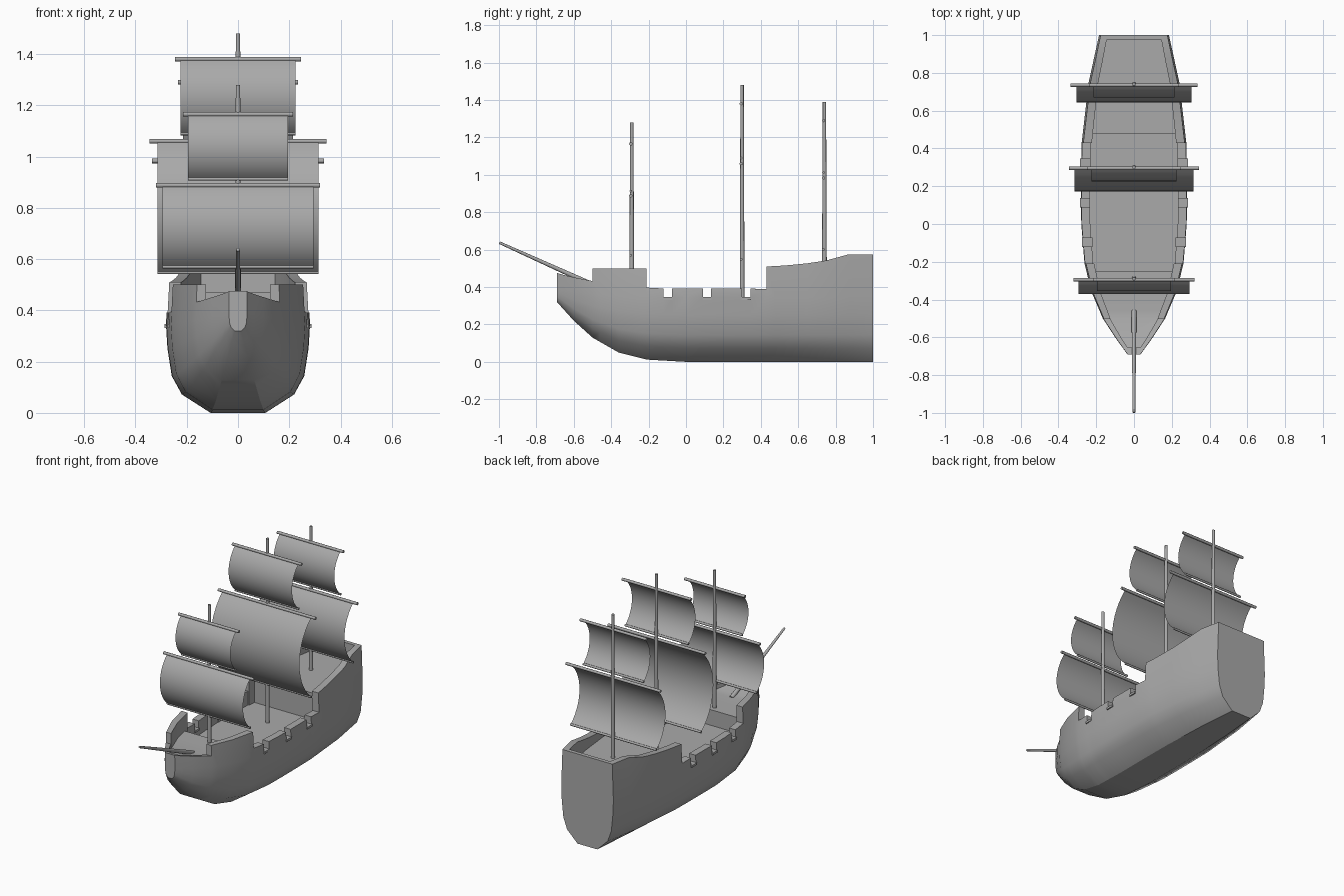
import bpy, bmesh, math
from mathutils import Vector

if "Cube" in bpy.data.objects:
    bpy.data.objects.remove(bpy.data.objects["Cube"])

grey = bpy.data.materials.new("grey")
grey.use_nodes = True
colour = (0.4, 0.4, 0.4, 1)
grey.diffuse_color = colour
grey.node_tree.nodes["Principled BSDF"].inputs["Base Color"].default_value = colour


def make(name, bm, angle=30):
    mesh = bpy.data.meshes.new(name)
    bm.to_mesh(mesh)
    bm.free()
    mesh.materials.append(grey)
    ob = bpy.data.objects.new(name, mesh)
    bpy.context.collection.objects.link(ob)
    bpy.ops.object.select_all(action='DESELECT')
    ob.select_set(True)
    bpy.context.view_layer.objects.active = ob
    bpy.ops.object.shade_smooth_by_angle(angle=math.radians(angle))
    return ob


def spar(name, a, b, r1, r2):
    """Tapered round pole from a to b."""
    a, b = Vector(a), Vector(b)
    bm = bmesh.new()
    bmesh.ops.create_cone(bm, cap_ends=True, segments=10, radius1=r1,
                          radius2=r2, depth=(b - a).length)
    turn = (b - a).to_track_quat('Z', 'Y').to_matrix()
    bmesh.ops.rotate(bm, matrix=turn, verts=bm.verts)
    bmesh.ops.translate(bm, vec=(a + b) / 2, verts=bm.verts)
    return make(name, bm, 50)


def lerp(curve, y):
    for (y0, v0), (y1, v1) in zip(curve, curve[1:]):
        if y <= y1:
            return v0 + (v1 - v0) * (y - y0) / (y1 - y0)
    return curve[-1][1]


# Hull: half breadth and keel height along the length
beam = [(-.69, .035), (-.6, .1), (-.5, .165), (-.36, .225), (-.21, .262),
        (0, .279), (.2, .282), (.43, .277), (.75, .24), (1, .185)]
keel = [(-.69, .32), (-.6, .22), (-.5, .13), (-.36, .05), (-.21, .012),
        (0, 0), (1, 0)]
section = [(.38, 0), (.78, .18), (.92, .36), (.98, .63), (1, .86)]

# Stations: y, rail height, deck height (repeated y makes a step)
mid_deck, fore_deck, aft_deck = .3, .4, .47
gun_gaps = (-.12, .09, .3)
stations = [(-.69, .475, .475), (-.655, .465, .465), (-.655, .465, .45),
            (-.6, .452, .43), (-.5, .432, .405), (-.5, .5, .405),
            (-.46, .5, fore_deck), (-.36, .5, fore_deck),
            (-.25, .5, fore_deck), (-.25, .5, mid_deck),
            (-.21, .5, mid_deck), (-.21, .397, mid_deck)]
for g in gun_gaps:
    stations += [(g + dy, z, mid_deck) for dy, z in
                 ((0, .392), (0, .345), (.045, .345), (.045, .392))]
    if g < 0:
        stations.append((0, .392, mid_deck))
stations += [(.43, .388, mid_deck), (.43, .51, mid_deck),
             (.48, .512, mid_deck), (.48, .512, aft_deck),
             (.55, .517, aft_deck), (.65, .527, aft_deck),
             (.75, .542, aft_deck), (.87, .575, aft_deck),
             (.975, .575, aft_deck), (.975, .575, .575), (1, .575, .575)]


def ring(y, rail, deck):
    w, k = lerp(beam, y), lerp(keel, y)
    half = [(w * fx, k + (.4 - k) * fz) for fx, fz in section]
    top = w * (1 - .2 * (rail - .35))
    wall = min(.045, .02 + .09 * w)
    half += [(top, rail), (max(top - wall, .006), rail),
             (max(top - wall, .006), deck)]
    pts = half + [(-x, z) for x, z in reversed(half)]
    return [(x, y, z) for x, z in pts]


bm = bmesh.new()
loops = [[bm.verts.new(p) for p in ring(*s)] for s in stations]
n = len(loops[0])
for a, b in zip(loops, loops[1:]):
    for i in range(n):
        j = (i + 1) % n
        bm.faces.new((a[i], a[j], b[j], b[i]))
bm.faces.new(loops[0])
bm.faces.new(loops[-1])
bmesh.ops.remove_doubles(bm, verts=bm.verts, dist=.0003)
bmesh.ops.dissolve_degenerate(bm, edges=bm.edges, dist=.0003)
bmesh.ops.recalc_face_normals(bm, faces=bm.faces)
make("hull", bm)

# Sills under the gaps in the bulwark
for g in gun_gaps:
    for side, label in ((1, "left"), (-1, "right")):
        bm = bmesh.new()
        bmesh.ops.create_cube(bm, size=1)
        bmesh.ops.scale(bm, vec=(.055, .05, .014), verts=bm.verts)
        x = side * (lerp(beam, g) - .021)
        bmesh.ops.translate(bm, vec=(x, g + .0225, .339), verts=bm.verts)
        make("gap_sill_" + label, bm)


# Sails: thin sheets bellied forward, with a yard above and a spar below
def sail(name, y, half, low, high, yard_half):
    chord = high - low
    sag = .238 * chord
    radius = (chord ** 2 / 4 + sag ** 2) / (2 * sag)
    spread = math.asin(chord / 2 / radius)
    bm = bmesh.new()
    rows = []
    steps = 14
    for i in range(steps + 1):
        t = spread * (2 * i / steps - 1)
        py = y - sag + radius * (1 - math.cos(t))
        pz = (low + high) / 2 + radius * math.sin(t)
        rows.append([bm.verts.new((x, py, pz)) for x in (-half, half)])
    for a, b in zip(rows, rows[1:]):
        bm.faces.new((a[0], a[1], b[1], b[0]))
    make(name + "_sail", bm)
    spar(name + "_yard", (-yard_half, y, high), (yard_half, y, high), .009, .009)
    spar(name + "_foot_spar", (-half, y, low), (half, y, low), .007, .007)


# Masts: name, y, deck, top, then lower and upper sail sizes
rig = [("fore", -.29, fore_deck, 1.28,
        (.295, .57, .888, .32), (.195, .913, 1.165, .215)),
       ("main", .3, mid_deck, 1.48,
        (.315, .548, 1.06, .345), (.225, 1.09, 1.38, .245)),
       ("mizzen", .74, aft_deck, 1.39,
        (.305, .6, .983, .335), (.215, 1.012, 1.29, .235))]
for name, y, deck, top, lower, upper in rig:
    spar(name + "_mast", (0, y, deck - .02), (0, y, top), .013, .009)
    sail(name + "_lower", y - .005, *lower)
    sail(name + "_upper", y - .005, *upper)

# Bowsprit
spar("bowsprit", (0, -.46, .395), (0, -.997, .637), .014, .007)
